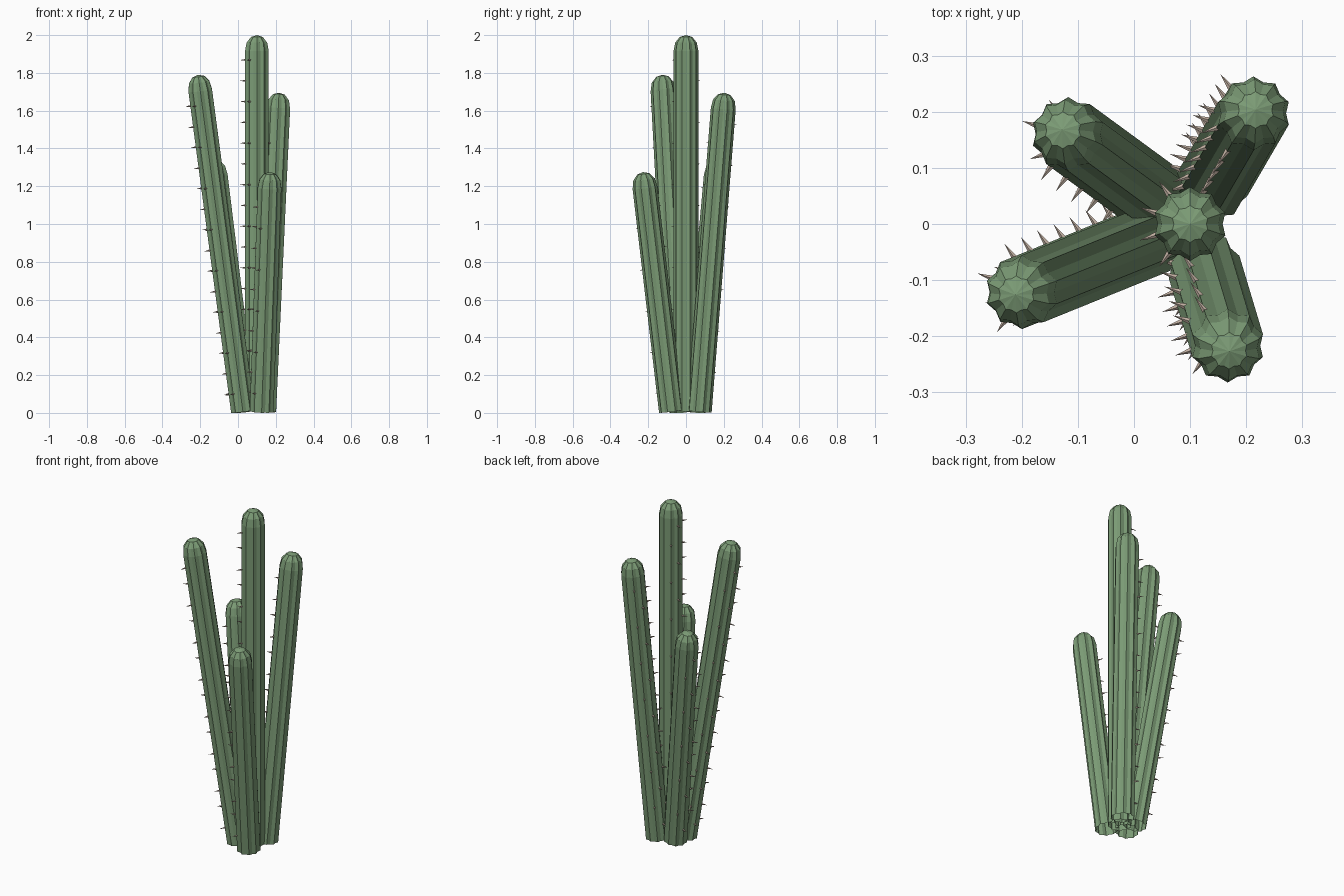
import bpy, bmesh, math
from mathutils import Vector, Matrix

cube = bpy.data.objects.get("Cube")
if cube:
    bpy.data.objects.remove(cube)


def make_material(name, rgb):
    mat = bpy.data.materials.new(name)
    mat.use_nodes = True
    mat.diffuse_color = (*rgb, 1)
    mat.node_tree.nodes["Principled BSDF"].inputs["Base Color"].default_value = (*rgb, 1)
    return mat


GREEN = make_material("cactus_green", (0.20, 0.33, 0.18))
TAN = make_material("spine_tan", (0.52, 0.42, 0.35))
RIBS = 10
OUTER, INNER = 0.066, 0.058


def finish(bm, name, mat, matrix):
    bmesh.ops.recalc_face_normals(bm, faces=bm.faces)
    mesh = bpy.data.meshes.new(name)
    bm.to_mesh(mesh)
    bm.free()
    mesh.materials.append(mat)
    obj = bpy.data.objects.new(name, mesh)
    obj.matrix_world = matrix
    bpy.context.collection.objects.link(obj)


def ribbed_stem(name, length, matrix):
    """Fluted column with a rounded crown and an open foot, ring by ring."""
    bm = bmesh.new()
    profile = [(0, 1), (length - 0.085, 1), (length - 0.04, 0.87), (length - 0.01, 0.5)]
    n = 2 * RIBS
    rings = []
    for z, scale in profile:
        ring = []
        for i in range(n):
            a = math.pi / 2 + i * math.pi / RIBS
            r = scale * (INNER if i % 2 else OUTER)
            ring.append(bm.verts.new((r * math.cos(a), r * math.sin(a), z)))
        rings.append(ring)
    for low, high in zip(rings, rings[1:]):
        for i in range(n):
            bm.faces.new((low[i], low[(i + 1) % n], high[(i + 1) % n], high[i]))
    tip = bm.verts.new((0, 0, length))
    for i in range(n):
        bm.faces.new((rings[-1][i], rings[-1][(i + 1) % n], tip))
    finish(bm, name, GREEN, matrix)


def spine_rows(name, length, matrix):
    """Rows of thorns on the four ribs of the right side, alternating in height."""
    bm = bmesh.new()
    step = 0.11
    for k in range(1, int((length - 0.1) / step) + 1):
        for angle in ((162, 234) if k % 2 else (126, 198)):
            a = math.radians(angle)
            out = Vector((math.cos(a), math.sin(a), 0))
            place = Matrix.Translation(Vector((0, 0, k * step - 0.01)) + out * 0.077)
            turn = out.to_track_quat("Z", "Y").to_matrix().to_4x4()
            bmesh.ops.create_cone(bm, cap_ends=True, segments=5, radius1=0.0065,
                                  radius2=0, depth=0.036, matrix=place @ turn)
    finish(bm, name, TAN, matrix)


# Stems: name, foot on the ground, crown position
stems = [
    ("center", (0.10, 0.0), (0.10, 0.0, 2.0)),
    ("right_front", (0.026, -0.03), (-0.211, -0.126, 1.79)),
    ("right_back", (0.036, 0.048), (-0.128, 0.168, 1.34)),
    ("left_back", (0.139, 0.07), (0.217, 0.204, 1.695)),
    ("left_front", (0.125, -0.077), (0.170, -0.227, 1.275)),
]
for name, foot, crown in stems:
    base = Vector((*foot, 0.008))
    axis = Vector(crown) - base
    tilt = Vector((0, 0, 1)).rotation_difference(axis).to_matrix().to_4x4()
    matrix = Matrix.Translation(base) @ tilt
    ribbed_stem(name + "_stem", axis.length, matrix)
    spine_rows(name + "_spines", axis.length, matrix)
